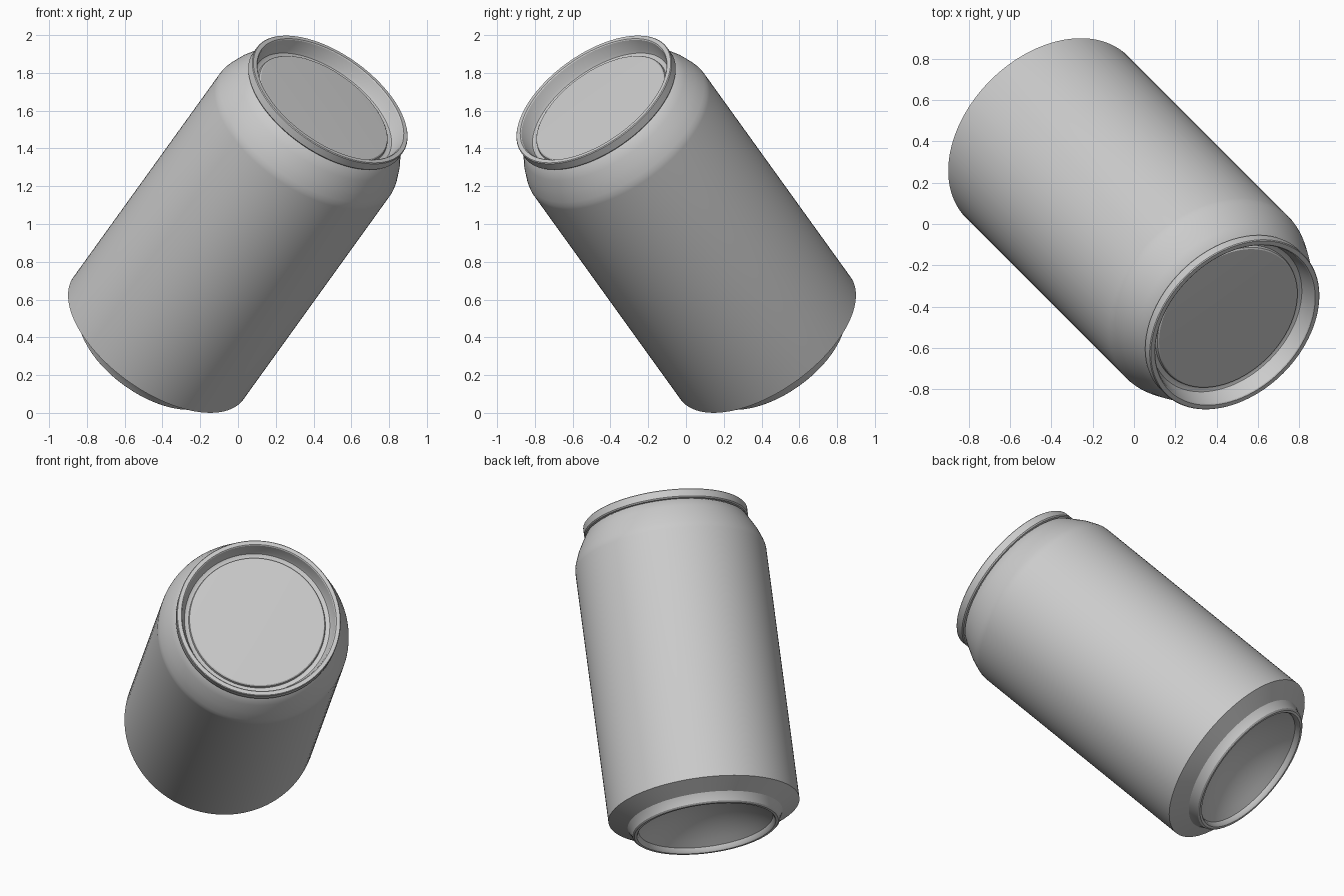
import bpy, bmesh, math
from mathutils import Vector

if "Cube" in bpy.data.objects:
    bpy.data.objects.remove(bpy.data.objects["Cube"], do_unlink=True)

SEGMENTS = 96
TILT = math.radians(45.5)
# Can axis leans to the front and left
AXIS = Vector((math.sin(TILT) / math.sqrt(2), -math.sin(TILT) / math.sqrt(2), math.cos(TILT)))
CENTRE = Vector((0.0138, -0.0138, 1.0))

aluminium = bpy.data.materials.new("aluminium_grey")
aluminium.use_nodes = True
GREY = (0.6, 0.6, 0.6, 1.0)
aluminium.diffuse_color = GREY
aluminium.node_tree.nodes["Principled BSDF"].inputs["Base Color"].default_value = GREY


def lathe(name, profile):
    """Revolve (radius, height) points round the can axis."""
    bm = bmesh.new()
    rings = []
    for r, h in profile:
        if r < 1e-5:
            rings.append([bm.verts.new((0, 0, h))] * SEGMENTS)
        else:
            rings.append([bm.verts.new((r * math.cos(a), r * math.sin(a), h))
                          for a in (2 * math.pi * j / SEGMENTS for j in range(SEGMENTS))])
    for low, high in zip(rings, rings[1:]):
        for j in range(SEGMENTS):
            k = (j + 1) % SEGMENTS
            corners = [low[j], low[k], high[k], high[j]]
            bm.faces.new(list(dict.fromkeys(corners)))
    mesh = bpy.data.meshes.new(name)
    bm.to_mesh(mesh)
    bm.free()
    mesh.materials.append(aluminium)
    obj = bpy.data.objects.new(name, mesh)
    bpy.context.collection.objects.link(obj)
    obj.rotation_mode = 'QUATERNION'
    obj.rotation_quaternion = AXIS.to_track_quat('Z', 'Y')
    obj.location = CENTRE
    bpy.ops.object.select_all(action='DESELECT')
    obj.select_set(True)
    bpy.context.view_layer.objects.active = obj
    bpy.ops.object.shade_smooth_by_angle(angle=math.radians(30))
    return obj


# Hollow dome under the can, from its middle out to the foot
dome = [(0.39 * i / 10, -0.80 - 0.145 * (i / 10) ** 2) for i in range(11)]
# Foot ring, chamfer, straight wall, shoulder and neck
foot = [(0.396, -0.968), (0.403, -0.976), (0.418, -0.976), (0.428, -0.968),
        (0.437, -0.94), (0.450, -0.917)]
wall = [(0.5546, -0.862), (0.5546, 0.675), (0.5525, 0.695), (0.546, 0.718),
        (0.525, 0.775), (0.495, 0.832), (0.469, 0.878), (0.455, 0.888)]
lathe("can_body", dome + foot + wall)

# Rolled rim, countersunk groove and slightly domed panel
rim = [(0.455, 0.888), (0.470, 0.888), (0.476, 0.895), (0.476, 0.938),
       (0.472, 0.9424), (0.450, 0.9424), (0.445, 0.938)]
groove = [(0.430, 0.878), (0.422, 0.862), (0.408, 0.856), (0.397, 0.856)]
panel = [(0.393, 0.870), (0.386, 0.875), (0.0, 0.884)]
lathe("can_lid", rim + groove + panel)
